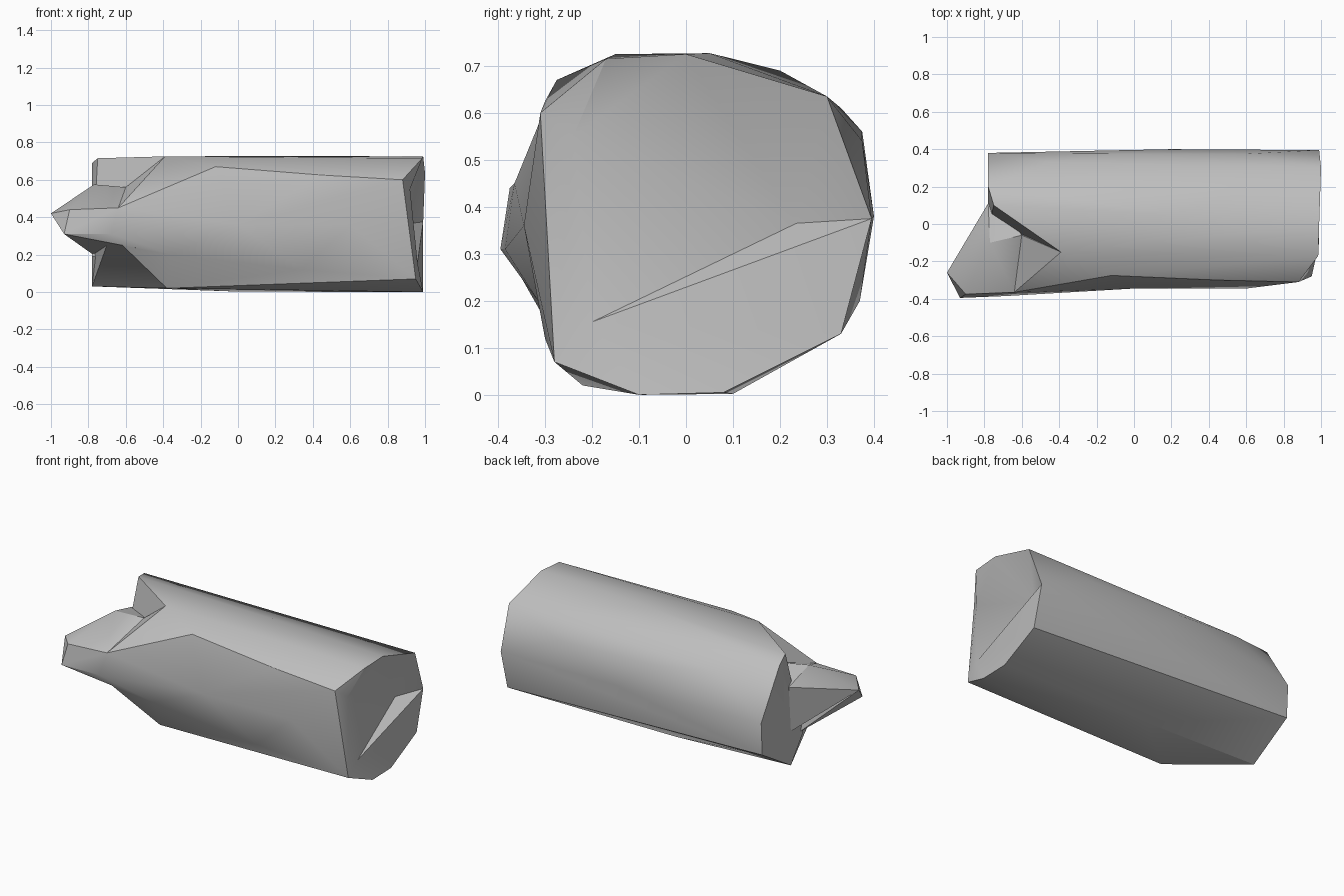
import bpy
import bmesh
import math
from mathutils import Vector

cube = bpy.data.objects.get("Cube")
if cube:
    bpy.data.objects.remove(cube, do_unlink=True)

stone = bpy.data.materials.new("plain_grey")
stone.use_nodes = True
GREY = (0.52, 0.52, 0.52, 1.0)
stone.diffuse_color = GREY
stone.node_tree.nodes["Principled BSDF"].inputs["Base Color"].default_value = GREY


def hull_mesh(points):
    """Closed faceted chunk wrapped around a handful of corner points."""
    bm = bmesh.new()
    for p in points:
        bm.verts.new(p)
    result = bmesh.ops.convex_hull(bm, input=bm.verts[:])
    unused = [g for g in result["geom_interior"] if isinstance(g, bmesh.types.BMVert)]
    bmesh.ops.delete(bm, geom=unused, context="VERTS")
    return bm


def finish(bm, name):
    bmesh.ops.recalc_face_normals(bm, faces=bm.faces[:])
    mesh = bpy.data.meshes.new(name)
    bm.to_mesh(mesh)
    bm.free()
    mesh.materials.append(stone)
    obj = bpy.data.objects.new(name, mesh)
    bpy.context.collection.objects.link(obj)
    return obj


def nearest(bm, point):
    return min(bm.verts, key=lambda v: (v.co - Vector(point)).length)


# Rim of the cut end, running round from the top over the back to the front
rim = [(.99, 0, .725), (1, .3, .635), (.99, .395, .375), (.99, .33, .13),
       (.99, .08, .005), (.99, -.1, 0), (.95, -.28, .07), (.88, -.31, .6),
       (.985, -.17, .715)]

# Corners shared by the log and its splinter
ridge_bend = (-.12, -.275, .67)
front_bulge = (0, -.345, .36)
lower_bend = (-.36, -.315, .2)
underside = (-.38, -.22, .02)
wall_foot = (-.78, .09, .03)
split_top = (-.39, -.15, .725)
valley = (-.6, -.06, .56)
upper_root = (-.64, -.365, .45)
lower_root = (-.68, -.385, .31)
core = (-.3, 0, .3)

# Ridges along the log
front_ridges = [ridge_bend, front_bulge, lower_bend, underside,
                (.45, -.3, .625), (.6, -.345, .36), (.34, -.3, .12)]
back_ridges = [(.6, .375, .54), (-.05, .375, .56), (.2, .4, .38), (-.45, .33, .61),
               (0, .1, .002)]
top_ridge = [split_top, (.28, -.15, .715), (.2, .05, .727)]
broken_wall = [(-.78, .38, .4), (-.78, .37, .2), (-.78, .2, .69), (-.75, .1, .715),
               wall_foot, (-.78, -.03, .19)]

# Log body
bm = hull_mesh(rim + front_ridges + back_ridges + top_ridge + broken_wall)

# Cracked end: the upper part sinks behind a narrow ledge
loop = [nearest(bm, p) for p in rim]
cap = [f for f in bm.faces if all(v in loop for v in f.verts)]
bmesh.ops.delete(bm, geom=cap, context="FACES")
crack_tip = bm.verts.new((.96, -.2, .155))
crack_deep = bm.verts.new((.91, .235, .365))
brow = bm.verts.new((.92, -.24, .55))
top, shoulder, side, low, base, heel, toe, cheek, corner = loop
for face in [(top, shoulder, crack_deep), (shoulder, side, crack_deep),
             (side, crack_tip, crack_deep), (top, crack_deep, brow),
             (crack_deep, crack_tip, brow), (top, brow, corner),
             (corner, brow, cheek), (cheek, brow, toe), (brow, crack_tip, toe),
             (side, low, crack_tip), (low, base, crack_tip),
             (base, heel, crack_tip), (heel, toe, crack_tip)]:
    bm.faces.new(face)
log = finish(bm, "log_body")

# Splinter left standing at the broken end, with its root and its back flange
tip = (-1, -.26, .42)
crest = (-.77, -.1, .575)
chin = (-.93, -.395, .31)
parts = [
    finish(hull_mesh([tip, chin, crest, valley, upper_root, lower_root, lower_bend,
                      (-.9, -.375, .44), (-.775, 0, .2), core]), "splinter"),
    finish(hull_mesh([upper_root, lower_root, lower_bend, front_bulge, ridge_bend,
                      split_top, valley, core]), "splinter_root"),
    finish(hull_mesh([lower_root, lower_bend, underside, wall_foot,
                      (-.775, 0, .2), core]), "splinter_underside"),
    finish(hull_mesh([tip, crest, (-.78, .11, .52), (-.78, .09, .24),
                      (-.7, .1, .5), valley]), "flange"),
]

# Merge into one solid
bpy.context.view_layer.objects.active = log
for part in parts:
    mod = log.modifiers.new("merge", "BOOLEAN")
    mod.operation = "UNION"
    mod.solver = "EXACT"
    mod.object = part
    bpy.ops.object.modifier_apply(modifier=mod.name)
    bpy.data.objects.remove(part, do_unlink=True)

bpy.ops.object.select_all(action="DESELECT")
log.select_set(True)
bpy.ops.object.shade_smooth_by_angle(angle=math.radians(30))
